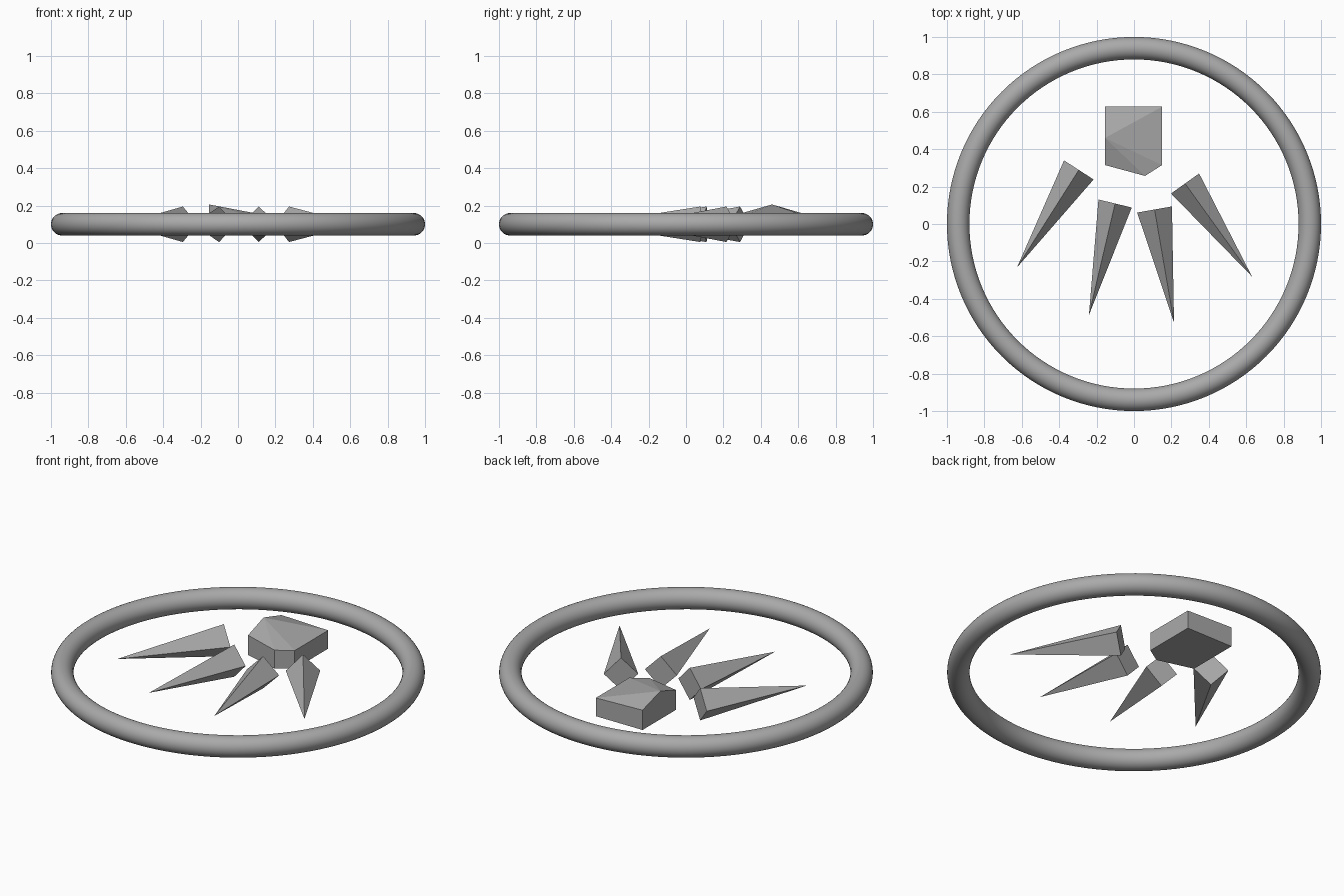
import bpy
from mathutils import Vector

cube = bpy.data.objects.get("Cube")
if cube:
    bpy.data.objects.remove(cube, do_unlink=True)

grey = bpy.data.materials.new("mid_grey")
colour = (0.4, 0.4, 0.4, 1)
grey.diffuse_color = colour
grey.use_nodes = True
grey.node_tree.nodes["Principled BSDF"].inputs["Base Color"].default_value = colour

MID = 0.1  # height of the central plane


def make_mesh(name, verts, faces):
    mesh = bpy.data.meshes.new(name)
    mesh.from_pydata(verts, [], faces)
    mesh.materials.append(grey)
    obj = bpy.data.objects.new(name, mesh)
    bpy.context.collection.objects.link(obj)
    return obj


def spike(name, left, right, tip):
    """Four-sided pyramid lying flat, with a diamond base set on edge."""
    a, b = Vector((*left, MID)), Vector((*right, MID))
    centre, rise = (a + b) / 2, Vector((0, 0, 0.095))
    verts = [a, centre + rise, b, centre - rise, Vector((*tip, MID))]
    make_mesh(name, verts, [(0, 1, 2, 3), (1, 0, 4), (2, 1, 4), (3, 2, 4), (0, 3, 4)])


# Outer ring
bpy.ops.mesh.primitive_torus_add(major_radius=0.94, minor_radius=0.06,
                                 major_segments=128, minor_segments=32,
                                 location=(0, 0, MID))
ring = bpy.context.object
ring.name = "outer_ring"
ring.data.materials.append(grey)
bpy.ops.object.shade_smooth()

# Four fanned spikes
spike("outer_right_spike", (-0.374, 0.34), (-0.216, 0.238), (-0.626, -0.233))
spike("inner_right_spike", (-0.19, 0.131), (-0.012, 0.088), (-0.241, -0.487))
spike("inner_left_spike", (0.017, 0.061), (0.203, 0.094), (0.214, -0.527))
spike("outer_left_spike", (0.198, 0.163), (0.348, 0.27), (0.631, -0.281))

# Pointed block with one raised point on its right edge
outline = [(-0.155, 0.627), (-0.155, 0.315), (0.059, 0.257), (0.15, 0.315), (0.15, 0.627)]
tops = [0.157, 0.157, 0.148, 0.148, 0.148]
n = len(outline)
verts = [(x, y, 0.04) for x, y in outline]
verts += [(x, y, z) for (x, y), z in zip(outline, tops)]
verts.append((-0.155, 0.46, 0.206))
peak = 2 * n
faces = [tuple(reversed(range(n))), (0, 1, n + 1, peak, n)]
faces += [(i, (i + 1) % n, n + (i + 1) % n, n + i) for i in range(1, n)]
faces += [(peak, n + i, n + (i + 1) % n) for i in range(1, n)]
make_mesh("pointed_block", verts, faces)
